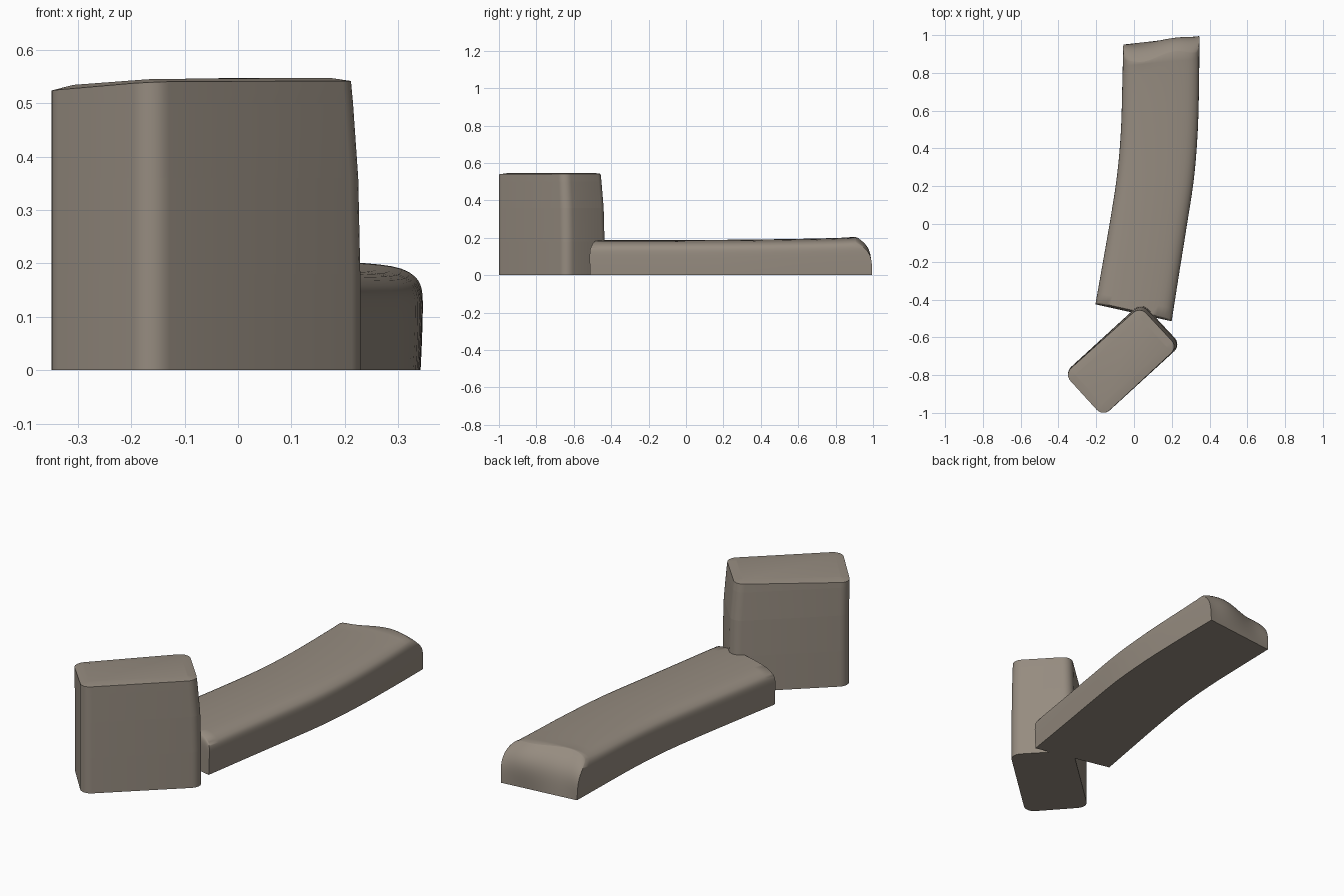
import bpy, bmesh, math
from mathutils import Vector

if "Cube" in bpy.data.objects:
    bpy.data.objects.remove(bpy.data.objects["Cube"])

stone = bpy.data.materials.new("warm grey stone")
stone.use_nodes = True
colour = (0.305, 0.262, 0.216, 1)
stone.diffuse_color = colour
stone.node_tree.nodes["Principled BSDF"].inputs["Base Color"].default_value = colour


def finish(bm, name, angle):
    bmesh.ops.recalc_face_normals(bm, faces=bm.faces)
    mesh = bpy.data.meshes.new(name)
    bm.to_mesh(mesh)
    bm.free()
    mesh.materials.append(stone)
    obj = bpy.data.objects.new(name, mesh)
    bpy.context.collection.objects.link(obj)
    bpy.ops.object.select_all(action='DESELECT')
    obj.select_set(True)
    bpy.context.view_layer.objects.active = obj
    bpy.ops.object.shade_smooth_by_angle(angle=math.radians(angle))


def along(points, t):
    """Smooth position on a path of evenly spaced points."""
    f = t * (len(points) - 1)
    i = min(int(f), len(points) - 2)
    p = [Vector(points[max(0, min(len(points) - 1, i + k))]) for k in (-1, 0, 1, 2)]
    s = f - i
    return 0.5 * (2 * p[1] + (p[2] - p[0]) * s
                  + (2 * p[0] - 5 * p[1] + 4 * p[2] - p[3]) * s ** 2
                  + (3 * p[1] - p[0] - 3 * p[2] + p[3]) * s ** 3)


# Tall block: rounded footprint raised in levels that lean in at the top
bm = bmesh.new()
corners = [(-0.37, -0.79), (-0.165, -1.02), (0.25, -0.64), (0.04, -0.415)]
face = bm.faces.new([bm.verts.new((x, y, 0)) for x, y in corners])
bmesh.ops.bevel(bm, geom=bm.verts[:], offset=0.05, segments=6, profile=0.5,
                affect='VERTICES')
bm.faces.ensure_lookup_table()
top = bm.faces[0]
pivot = Vector((-0.16, -0.9, 0))
for z, scale in ((0.18, 1.0), (0.36, 0.99), (0.5, 0.965), (0.54, 0.955)):
    base = [(v, v.co.copy()) for v in top.verts]
    old = {v.index for v in top.verts}
    new = bmesh.ops.extrude_face_region(bm, geom=[top], use_keep_orig=(z == 0.18))
    top = next(g for g in new["geom"] if isinstance(g, bmesh.types.BMFace))
    step = scale / (1.0 if z <= 0.18 else last)
    for v in top.verts:
        side = (v.co - pivot)
        v.co.x = pivot.x + side.x * step if side.x > 0 else v.co.x
        v.co.y = pivot.y + side.y * step if side.y > 0 else v.co.y
        v.co.z = z
    last = scale
# Gently crowned top that sinks to the left
rim = top.verts[:]
bmesh.ops.inset_individual(bm, faces=[top], thickness=0.04)
inner = top.verts[:]
for v in rim + inner:
    v.co.z = 0.542 - 0.2 * max(0, -0.05 - v.co.x) ** 2
for v in inner:
    v.co.z += 0.006
finish(bm, "tall_block", 40)

# Low curved block: gridded cube bent between a left and a right edge path
left_edge = [(-0.205, -0.425), (-0.165, -0.2), (-0.125, 0.03), (-0.09, 0.26),
             (-0.07, 0.49), (-0.063, 0.72), (-0.058, 0.95)]
right_edge = [(0.2, -0.515), (0.24, -0.26), (0.28, -0.01), (0.318, 0.24),
              (0.338, 0.49), (0.345, 0.74), (0.347, 0.995)]
bm = bmesh.new()
bmesh.ops.create_cube(bm, size=1)
bmesh.ops.subdivide_edges(bm, edges=bm.edges[:], cuts=17, use_grid_fill=True)
for v in bm.verts:
    u, t, w = (c + 0.5 for c in v.co)
    u = 0.5 - 0.5 * math.cos(math.pi * u)
    w = math.sin(w * math.pi / 2)
    # Crowned cross-section with soft shoulders
    edge = abs(2 * u - 1)
    height = 0.188 + 0.016 * t ** 3 - 0.014 * edge ** 2 - 0.016 * edge ** 10
    inset = 0.012 * (1 - w) ** 2 + 0.035 * w ** 12
    a, b = along(left_edge, t), along(right_edge, t)
    p = a.lerp(b, inset + u * (1 - 2 * inset))
    # Far end slopes back towards its top; near end is only eased
    p.y -= 0.085 * w ** 4 * max(0, (t - 0.85) / 0.15)
    p.y += 0.012 * w ** 12 * max(0, 1 - t / 0.06)
    # Slightly worn far end
    if t > 0.99:
        p.y += 0.02 * math.sin(2 * math.pi * (u + 0.55)) * (1 - edge ** 4)* w
    v.co = (p.x, p.y, height * w)
finish(bm, "low_curved_block", 50)
